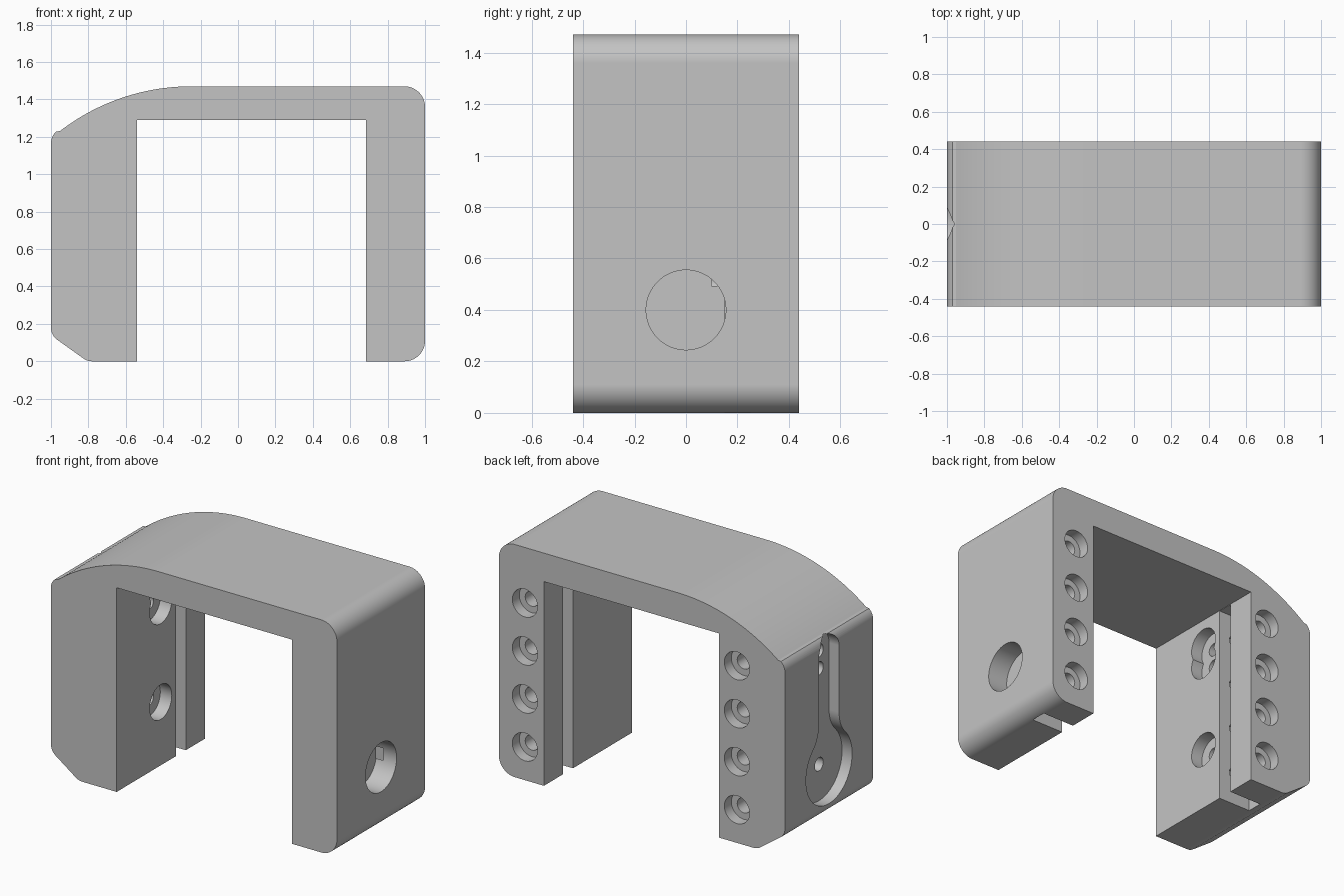
import bpy
import bmesh
from math import cos, sin, pi, radians, acos, sqrt

cube = bpy.data.objects.get("Cube")
if cube:
    bpy.data.objects.remove(cube, do_unlink=True)

grey = bpy.data.materials.new("plain grey")
grey.use_nodes = True
colour = (0.55, 0.55, 0.55, 1)
grey.diffuse_color = colour
grey.node_tree.nodes["Principled BSDF"].inputs["Base Color"].default_value = colour


def arc(cu, cv, r, a0, a1, n):
    """Points on an arc, angles in degrees."""
    steps = [radians(a0 + (a1 - a0) * i / n) for i in range(n + 1)]
    return [(cu + r * cos(a), cv + r * sin(a)) for a in steps]


def circle(cu, cv, r, n=48):
    return arc(cu, cv, r, 0, 360, n)[:-1]


def rect(u0, v0, u1, v1):
    return [(u0, v0), (u1, v0), (u1, v1), (u0, v1)]


def prism(name, outline, axis, lo, hi):
    """Extrude a closed outline along x (outline in y, z) or y (outline in x, z)."""
    bm = bmesh.new()
    place = (lambda u, v, w: (w, u, v)) if axis == "x" else (lambda u, v, w: (u, w, v))
    ends = [[bm.verts.new(place(u, v, w)) for u, v in outline] for w in (lo, hi)]
    for ring in ends:
        bm.faces.new(ring)
    count = len(outline)
    for i in range(count):
        j = (i + 1) % count
        bm.faces.new((ends[0][i], ends[0][j], ends[1][j], ends[1][i]))
    bmesh.ops.recalc_face_normals(bm, faces=bm.faces)
    mesh = bpy.data.meshes.new(name)
    bm.to_mesh(mesh)
    bm.free()
    mesh.materials.append(grey)
    obj = bpy.data.objects.new(name, mesh)
    bpy.context.collection.objects.link(obj)
    return obj


# Bracket block: rounded right corners, sloping crown and chamfered foot on the left
HALF, TOP, R = 0.44, 1.47, 0.11
outline = arc(1 - R, R, R, -90, 0, 12)
outline += arc(1 - R, TOP - R, R, 0, 90, 12)
outline += arc(-0.25, TOP - 1.15, 1.15, 90, 127.6, 32)
outline += arc(-0.92, 1.167, 0.08, 130, 180, 6)
outline += arc(-0.92, 0.18, 0.08, 180, 231, 6)
outline += arc(-0.78, 0.08, 0.08, 231, 270, 6)
body = prism("bracket_body", outline, "y", -HALF, HALF)

cutters = []


def cut(*args):
    obj = prism("cutter", *args)
    obj.hide_render = True
    cutters.append(obj)


# Central opening and the panel groove behind it
cut(rect(-0.54, -0.2, 0.685, 1.29), "y", -0.6, 0.6)
cut(rect(-0.77, -0.15, 0.91, 1.288), "y", 0.15, 0.25)

# Blind round pocket on the outside of the right leg
cut(circle(0, 0.4, 0.155, 64), "x", 0.86, 1.1)

# Keyhole channel outside the left leg, with filleted neck
slot, bulb, fillet, cz = 0.1, 0.23, 0.2, 0.4
neck_z = cz + sqrt((bulb + fillet) ** 2 - (slot + fillet) ** 2)
turn = acos((slot + fillet) / (bulb + fillet)) * 180 / pi
side = arc(0, cz, bulb, -90, turn, 30)
side += arc(slot + fillet, neck_z, fillet, 180 + turn, 180, 10)[1:]
side += arc(0, 1.13, slot, 0, 90, 12)
keyhole = side + [(-u, v) for u, v in side[-2:0:-1]]
cut(keyhole, "x", -1.1, -0.93)

# Inner sockets with small through holes into the channel
for z in (0.4, 1.005, 1.118):
    cut(circle(0, z, 0.11), "x", -0.62, -0.5)
    cut(circle(0, z, 0.042, 32), "x", -1.05, -0.57)

# Counterbored screw holes on the back
for x in (-0.664, 0.818):
    for i in range(4):
        z = 0.21 + 0.303 * i
        cut(circle(x, z, 0.088), "y", HALF - 0.07, 0.5)
        cut(circle(x, z, 0.047, 32), "y", 0.1, 0.48)

for obj in cutters:
    mod = body.modifiers.new("cut", "BOOLEAN")
    mod.operation = "DIFFERENCE"
    mod.solver = "EXACT"
    mod.object = obj

# Bake the cuts and discard the cutters
graph = bpy.context.evaluated_depsgraph_get()
baked = bpy.data.meshes.new_from_object(body.evaluated_get(graph))
body.modifiers.clear()
body.data = baked
for obj in cutters:
    bpy.data.objects.remove(obj, do_unlink=True)

# Smooth curves, crisp edges
bpy.ops.object.select_all(action="DESELECT")
body.select_set(True)
bpy.context.view_layer.objects.active = body
bpy.ops.object.shade_smooth_by_angle(angle=radians(25))
weighted = body.modifiers.new("even normals", "WEIGHTED_NORMAL")
weighted.keep_sharp = True
